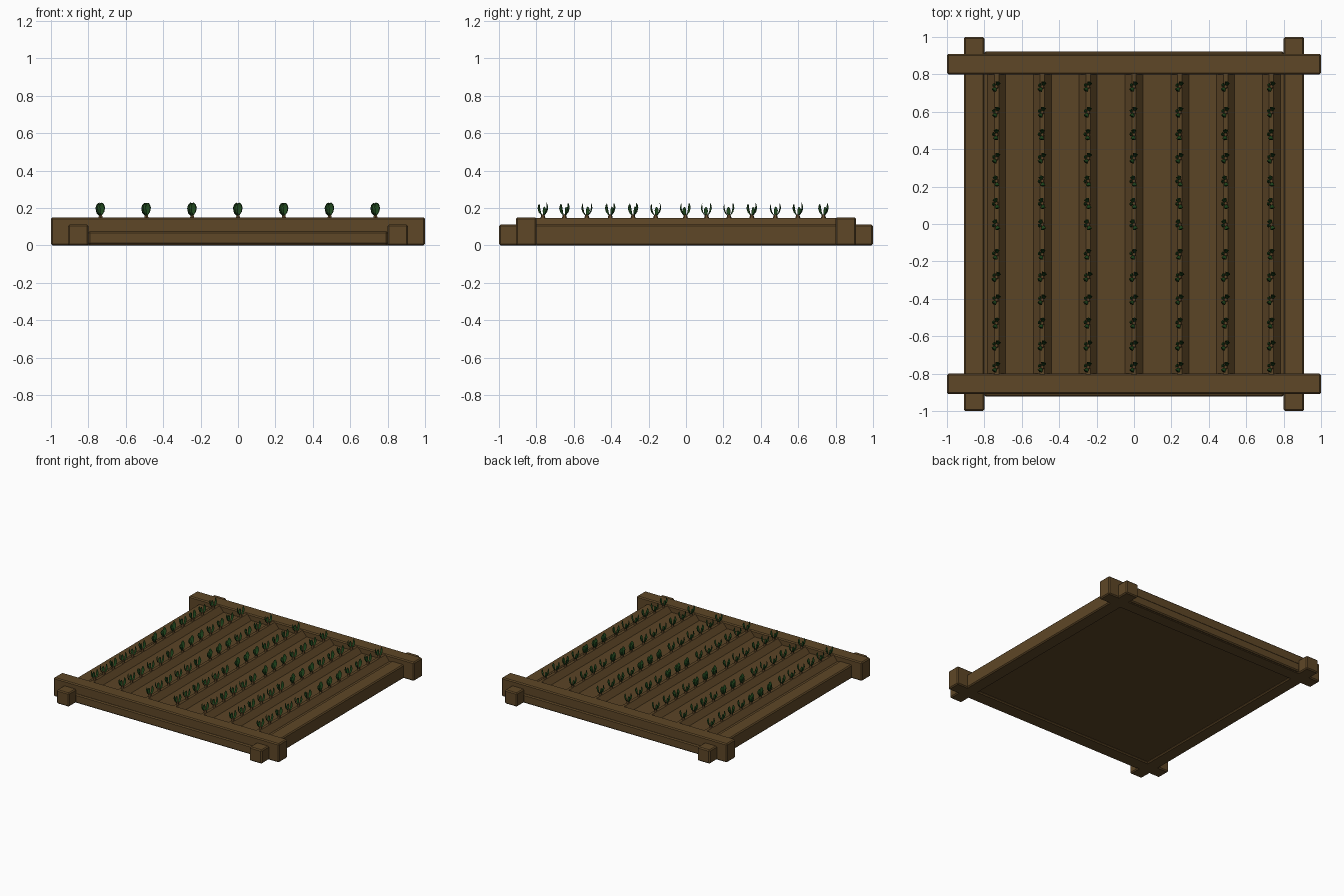
import bpy, bmesh, math, random
from mathutils import Vector, Matrix

if "Cube" in bpy.data.objects:
    bpy.data.objects.remove(bpy.data.objects["Cube"])

random.seed(4)


def material(name, rgb):
    m = bpy.data.materials.new(name)
    m.diffuse_color = (*rgb, 1)
    m.use_nodes = True
    m.node_tree.nodes["Principled BSDF"].inputs["Base Color"].default_value = m.diffuse_color
    return m


WOOD = material("brown wood", (0.112, 0.063, 0.020))
SOIL = material("brown soil", (0.104, 0.058, 0.019))
LEAF = material("dark green leaf", (0.014, 0.062, 0.012))
STEM = material("brown stem", (0.12, 0.065, 0.022))


def finish(bm, name, mats):
    bmesh.ops.recalc_face_normals(bm, faces=bm.faces)
    me = bpy.data.meshes.new(name)
    bm.to_mesh(me)
    bm.free()
    ob = bpy.data.objects.new(name, me)
    bpy.context.collection.objects.link(ob)
    for m in mats:
        me.materials.append(m)
    return ob


def beam(name, lo, hi, bevel=0.008):
    bm = bmesh.new()
    bmesh.ops.create_cube(bm, size=1)
    lo, hi = Vector(lo), Vector(hi)
    for v in bm.verts:
        v.co = Vector([(lo[i] + hi[i]) / 2 + v.co[i] * (hi[i] - lo[i]) for i in range(3)])
    ob = finish(bm, name, [WOOD])
    mod = ob.modifiers.new("chamfer", 'BEVEL')
    mod.width = bevel
    mod.segments = 1
    return ob


# Log frame: tall cross beams, low side beams, and a low rail under each cross beam
for s, cross, side in ((-1, "front", "left"), (1, "back", "right")):
    y0, y1 = sorted((s * 0.80, s * 0.91))
    beam(cross + "_beam", (-1, y0, 0), (1, y1, 0.15))
    y0, y1 = sorted((s * 0.82, s * 0.922))
    beam(cross + "_lower_rail", (-0.80, y0, 0.005), (0.80, y1, 0.075))
    x0, x1 = sorted((s * 0.80, s * 0.91))
    beam(side + "_beam", (x0, -1, 0), (x1, 1, 0.11))

# Soil bed: ridged profile swept from front to back
ROWS = [i * 0.245 for i in range(-3, 4)]
FLAT, PEAK, BOTTOM = 0.103, 0.146, 0.012
profile = [(-0.81, BOTTOM), (-0.81, FLAT)]
for x in ROWS:
    profile += [(x - 0.048, FLAT), (x - 0.012, PEAK), (x + 0.012, PEAK), (x + 0.048, FLAT)]
profile += [(0.81, FLAT), (0.81, BOTTOM)]
bm = bmesh.new()
face = bm.faces.new([bm.verts.new((x, -0.81, z)) for x, z in profile])
ext = bmesh.ops.extrude_face_region(bm, geom=[face])
bmesh.ops.translate(bm, vec=(0, 1.62, 0),
                    verts=[g for g in ext["geom"] if isinstance(g, bmesh.types.BMVert)])
finish(bm, "soil_bed", [SOIL])


# Sprouts: a short stem and leaning pointed leaves
def add_leaf(bm, turn, lean, length, width):
    M = (Matrix.Rotation(turn, 4, 'Z') @ Matrix.Translation((0.004, 0, 0.010))
         @ Matrix.Rotation(lean, 4, 'Y'))
    rings = [(0.0, 0.25), (0.35, 0.85), (0.65, 1.0), (0.88, 0.6)]
    prev = None
    for t, w in rings:
        h = width * w / 2
        bow = 0.010 * math.sin(math.pi * t)          # leaf bows outward
        pts = [(bow, -h, t * length), (bow + 0.006 * w, 0, t * length),
               (bow, h, t * length), (bow - 0.002 * w, 0, t * length)]
        ring = [bm.verts.new(M @ Vector(p)) for p in pts]
        if prev:
            for i in range(4):
                j = (i + 1) % 4
                bm.faces.new((prev[i], prev[j], ring[j], ring[i]))
        else:
            bm.faces.new(ring[::-1])
        prev = ring
    tip = bm.verts.new(M @ Vector((0, 0, length)))
    for i in range(4):
        bm.faces.new((prev[i], prev[(i + 1) % 4], tip))


def sprout_mesh(turn):
    bm = bmesh.new()
    bmesh.ops.create_cone(bm, cap_ends=True, segments=6, radius1=0.015, radius2=0.008,
                          depth=0.024, matrix=Matrix.Translation((0, 0, 0.007)))
    stem_faces = set(bm.faces)
    add_leaf(bm, turn, 0.24, 0.074, 0.029)
    add_leaf(bm, turn + math.pi * 0.93, 0.28, 0.070, 0.028)
    add_leaf(bm, turn + math.pi * 0.45, 0.20, 0.052, 0.022)
    for f in bm.faces:
        f.material_index = 0 if f in stem_faces else 1
    bmesh.ops.recalc_face_normals(bm, faces=bm.faces)
    me = bpy.data.meshes.new("sprout")
    bm.to_mesh(me)
    bm.free()
    me.materials.append(STEM)
    me.materials.append(LEAF)
    return me


# Same spacing and turning pattern in every row
YS = [-0.765, -0.65, -0.53, -0.405, -0.283, -0.162, -0.003,
      0.11, 0.23, 0.352, 0.478, 0.598, 0.735]
for y in YS:
    me = sprout_mesh(math.pi / 2 + random.uniform(-0.6, 0.6))
    for r, x in enumerate(ROWS):
        ob = bpy.data.objects.new(f"sprout_row_{r + 1}", me)
        ob.location = (x, y, 0.146)
        bpy.context.collection.objects.link(ob)
